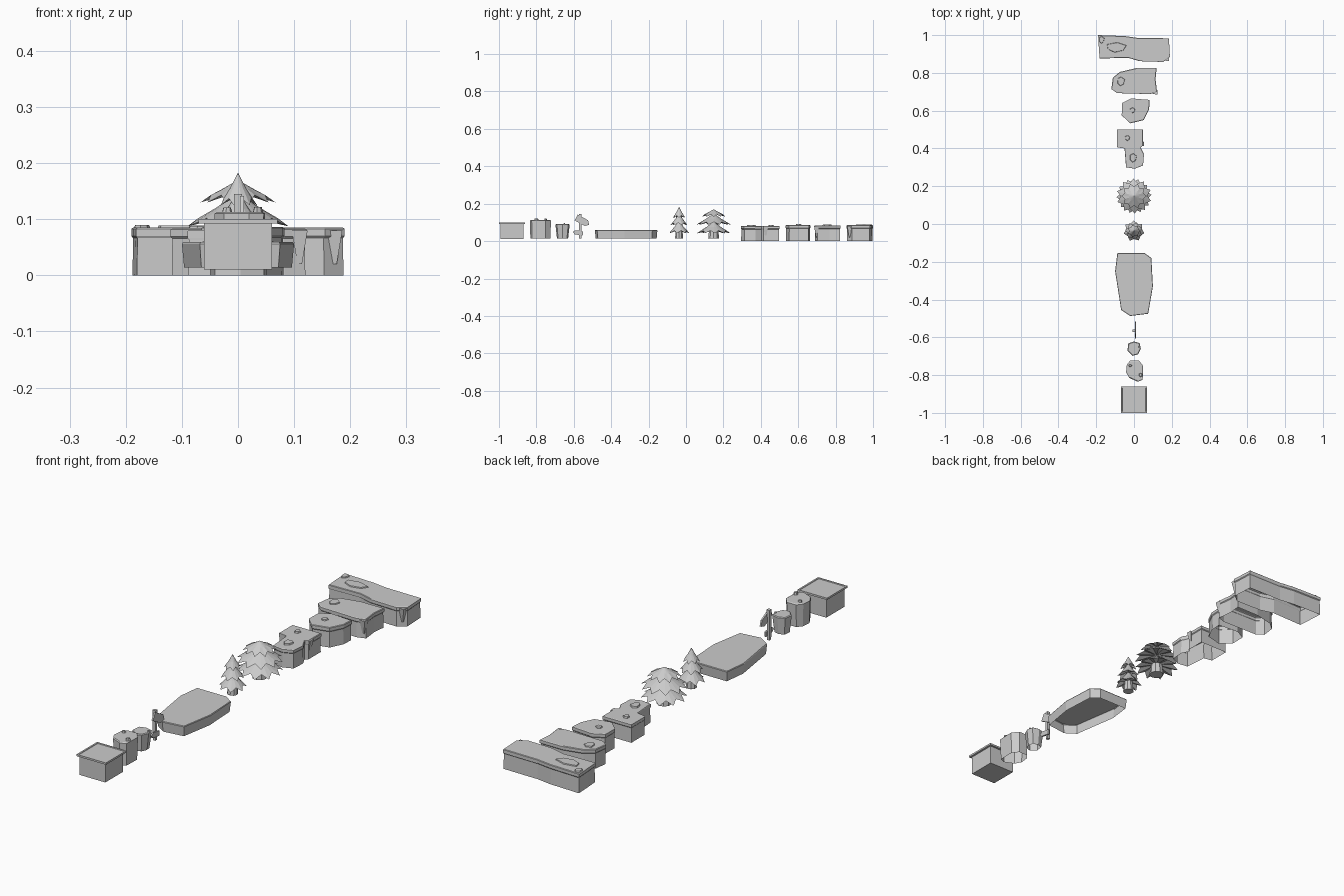
import bpy, bmesh, math
from mathutils import Matrix, Vector

if "Cube" in bpy.data.objects:
    bpy.data.objects.remove(bpy.data.objects["Cube"])


def finish(name, bm):
    bmesh.ops.recalc_face_normals(bm, faces=bm.faces[:])
    me = bpy.data.meshes.new(name)
    bm.to_mesh(me)
    bm.free()
    ob = bpy.data.objects.new(name, me)
    bpy.context.collection.objects.link(ob)
    return ob


def loft(name, outline, levels, bottom=False):
    """Stack an outline at (z, inset) levels, cap the top, optionally the bottom."""
    bm = bmesh.new()
    cx = (min(p[0] for p in outline) + max(p[0] for p in outline)) / 2
    cy = (min(p[1] for p in outline) + max(p[1] for p in outline)) / 2
    hx = max(p[0] for p in outline) - cx
    hy = max(p[1] for p in outline) - cy
    rings = []
    for z, d in levels:
        rings.append([bm.verts.new((cx + (x - cx) * (1 - d / hx),
                                    cy + (y - cy) * (1 - d / hy), z)) for x, y in outline])
    n = len(outline)
    for a, b in zip(rings, rings[1:]):
        for i in range(n):
            j = (i + 1) % n
            bm.faces.new((a[i], a[j], b[j], b[i]))
    bm.faces.new(rings[-1])
    if bottom:
        bm.faces.new(rings[0][::-1])
    return finish(name, bm)


def rect(x0, x1, y0, y1):
    return [(x0, y0), (x1, y0), (x1, y1), (x0, y1)]


def pebble(name, x, y, rx, ry, z0, z1, n=6):
    pts = [(x + rx * math.cos(0.4 + i * math.tau / n) * (1 + 0.12 * (-1) ** i),
            y + ry * math.sin(0.4 + i * math.tau / n)) for i in range(n)]
    loft(name, pts, [(z0, 0), (z1, 0.003)])


def tree(name, y, n, tiers, trunk_r):
    # tiers: (apex z, inner notch z, tip z, tip radius)
    for k, (za, zn, zt, r) in enumerate(tiers):
        bm = bmesh.new()
        top = bm.verts.new((0, y, za))
        under = bm.verts.new((0, y, zn + 0.006))
        mid, rim = [], []
        for i in range(2 * n):
            a = math.tau * i / (2 * n) + k * 0.35
            tip = i % 2 == 0
            rr, z = (r, zt) if tip else (r * 0.76, zn)
            rim.append(bm.verts.new((rr * math.cos(a), y + rr * math.sin(a), z)))
            m = r * 0.42
            mid.append(bm.verts.new((m * math.cos(a), y + m * math.sin(a), za + (zn - za) * 0.6)))
        for i in range(2 * n):
            j = (i + 1) % (2 * n)
            bm.faces.new((top, mid[i], mid[j]))
            bm.faces.new((mid[i], rim[i], rim[j], mid[j]))
            bm.faces.new((under, rim[j], rim[i]))
        finish(f"{name}_tier_{k + 1}", bm)
    ring = [(trunk_r * math.cos(i * math.tau / 9), y + trunk_r * math.sin(i * math.tau / 9)) for i in range(9)]
    loft(name + "_trunk", ring, [(0.013, 0), (0.07, trunk_r * 0.2)], True)


# Crate with overhanging framed lid
loft("crate_body", rect(-.061, .061, -.991, -.869), [(.01, 0), (.093, 0)], True)
loft("crate_lid", rect(-.07, .07, -1, -.86),
     [(.092, 0), (.1, 0), (.1, .007), (.098, .008)], True)

# Two faceted barrels
loft("large_barrel",
     [(-.038, -.745), (-.02, -.722), (.025, -.722), (.048, -.75), (.046, -.825),
      (.02, -.835), (-.025, -.815), (-.042, -.785)], [(.013, .003), (.11, 0), (.113, .005)])
pebble("barrel_knob_1", .035, -.80, .010, .012, .11, .122)
pebble("barrel_knob_2", -.02, -.75, .010, .008, .11, .121)
loft("small_barrel",
     [(-.03, -.632), (0, -.622), (.03, -.63), (.036, -.66), (.022, -.69),
      (-.008, -.698), (-.035, -.67)], [(.015, .008), (.088, 0), (.091, .004)])
pebble("small_barrel_knob", .028, -.65, .006, .006, .087, .096)

# Signpost with two arrow boards
loft("sign_post", rect(-.007, .007, -.573, -.559), [(.015, .001), (.145, 0)], True)


def board(name, y, z, length, h, ang, x):
    pts = [(-.5, -.5), (.28, -.5), (.5, 0), (.28, .5), (-.5, .5)]
    bm = bmesh.new()
    f = bm.faces.new([bm.verts.new((0, a * length, b * h)) for a, b in pts])
    ext = bmesh.ops.extrude_face_region(bm, geom=[f])
    vs = [v for v in ext["geom"] if isinstance(v, bmesh.types.BMVert)]
    bmesh.ops.translate(bm, verts=vs, vec=(.007, 0, 0))
    bm.transform(Matrix.Translation(Vector((x, y, z))) @ Matrix.Rotation(ang, 4, 'X'))
    finish(name, bm)


board("upper_board", -.552, .107, .08, .035, -.5, .004)
board("lower_board", -.578, .045, .055, .022, math.pi - .15, .004)

# Flat ground slab, hollow below
loft("ground_slab",
     [(-.088, -.153), (.055, -.153), (.092, -.18), (.1, -.33), (.075, -.475),
      (-.02, -.487), (-.068, -.455), (-.1, -.25)], [(.014, .004), (.056, 0), (.059, .002)])

# Pines
tree("small_pine", -.037, 7,
     [(.183, .137, .125, .034), (.150, .098, .085, .047), (.11, .056, .042, .056)], .022)
tree("large_pine", .148, 10,
     [(.17, .143, .130, .067), (.148, .102, .088, .093), (.105, .056, .042, .092)], .03)

# Cliff blocks, hollow below, with a slightly overhanging cap
CLIFFS = {
    "corner_cliff": ([(-.09, .5), (.048, .5), (.048, .415), (.035, .405), (.053, .37), (.048, .31),
                      (.005, .293), (-.042, .3), (-.05, .4), (-.09, .407)], .081),
    "round_cliff": ([(-.064, .64), (-.016, .665), (.083, .657), (.08, .607), (.052, .55),
                     (-.02, .533), (-.065, .575)], .086),
    "medium_cliff": ([(-.112, .775), (-.075, .805), (.01, .825), (.12, .825), (.114, .767), (.122, .70),
                      (.084, .688), (-.09, .693), (-.12, .715)], .084),
    "long_cliff": ([(-.19, 1), (-.05, .995), (.02, .985), (.185, .983), (.19, .885), (.155, .858),
                    (.03, .862), (-.032, .88), (-.182, .876), (-.186, .93)], .085),
}
for name, (pts, h) in CLIFFS.items():
    loft(name, pts, [(0, .002), (h * .78, .003), (h * .82, 0), (h - .002, 0), (h, .003)])

# Flat stones on the cliff tops: x, y, rx, ry, z0, z1
STONES = [(-.035, .455, .014, .016, .078, .087), (-.005, .35, .02, .025, .078, .087),
          (-.008, .602, .015, .016, .083, .091), (-.07, .755, .022, .026, .081, .088),
          (-.095, .935, .055, .028, .082, .089), (-.172, .975, .016, .021, .082, .09)]
for i, s in enumerate(STONES):
    pebble(f"flat_stone_{i + 1}", *s)

# Broken wedges on the cliff corners
for i, (x, y) in enumerate([(.172, .874), (.11, .697), (.04, .425)]):
    loft(f"broken_wedge_{i + 1}", [(x - .014, y - .008), (x + .014, y - .012), (x + .014, y + .014)],
         [(.02, .01), (.08, 0)], True)
